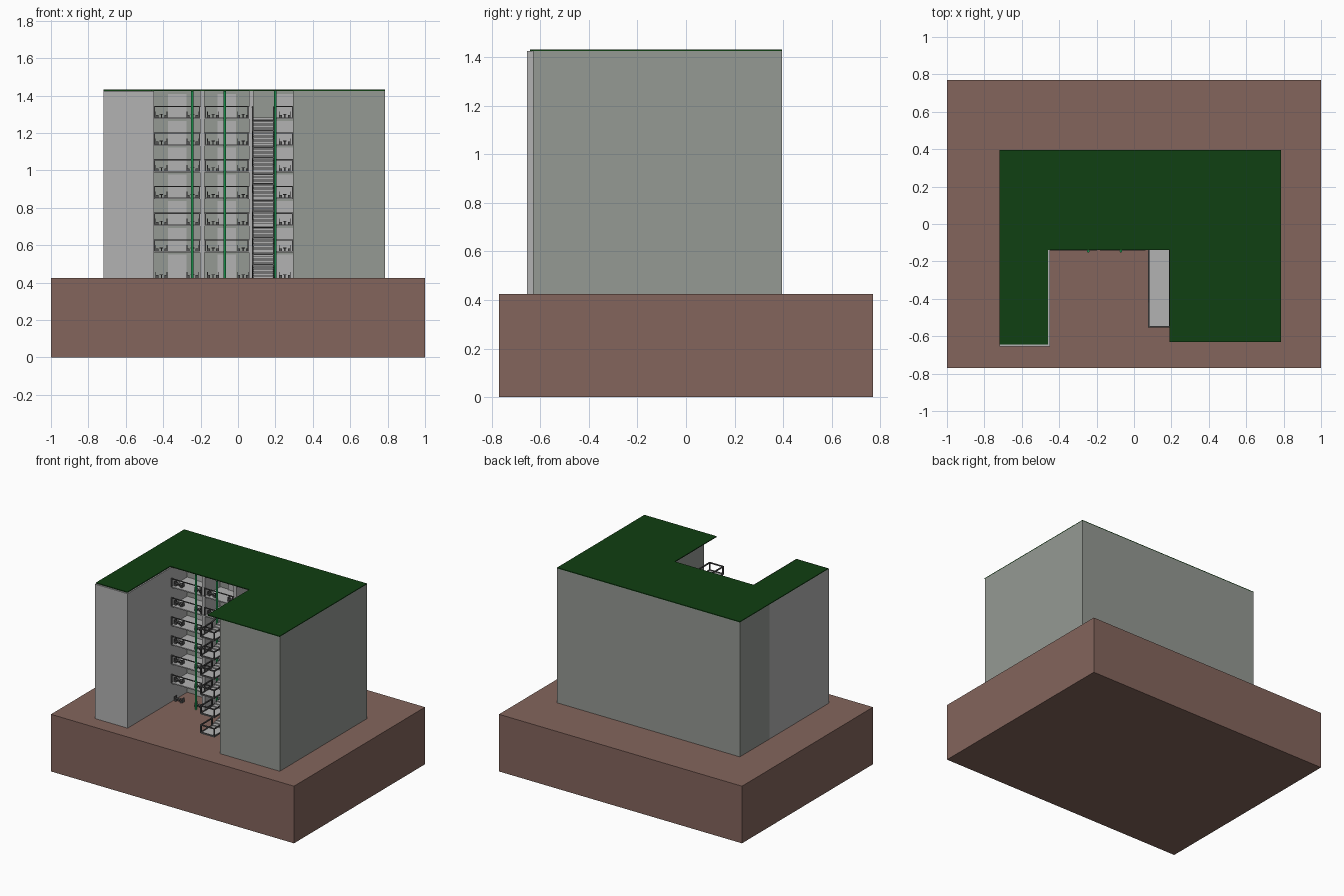
import bpy, bmesh
from mathutils import Vector

if "Cube" in bpy.data.objects:
    bpy.data.objects.remove(bpy.data.objects["Cube"])

def material(name, rgb):
    m = bpy.data.materials.new(name)
    m.diffuse_color = (*rgb, 1)
    m.use_nodes = True
    m.node_tree.nodes["Principled BSDF"].inputs["Base Color"].default_value = m.diffuse_color
    return m

BRICK = material("brick_brown", (0.23, 0.13, 0.107))
ROOF = material("roof_green", (0.005, 0.05, 0.006))
PIPE = material("pipe_green", (0.01, 0.28, 0.07))
WALL = material("wall_grey", (0.30, 0.32, 0.295))
PALE = material("pale_grey", (0.45, 0.45, 0.45))
DARK = material("dark_grey", (0.09, 0.09, 0.09))

def finish(name, bm, mat):
    me = bpy.data.meshes.new(name)
    bm.to_mesh(me)
    bm.free()
    ob = bpy.data.objects.new(name, me)
    bpy.context.collection.objects.link(ob)
    if mat:
        me.materials.append(mat)
    return ob

def boxes(name, items, mat=None):
    """One object from boxes given as (x0, x1, y0, y1, z0, z1)."""
    bm = bmesh.new()
    for x0, x1, y0, y1, z0, z1 in items:
        vs = bmesh.ops.create_cube(bm, size=1)["verts"]
        bmesh.ops.scale(bm, verts=vs, vec=(x1 - x0, y1 - y0, z1 - z0))
        bmesh.ops.translate(bm, verts=vs, vec=((x0 + x1) / 2, (y0 + y1) / 2, (z0 + z1) / 2))
    return finish(name, bm, mat)

def bars(name, segments, r, mat=None):
    """Thin square bars between pairs of points."""
    bm = bmesh.new()
    for a, b in segments:
        a, b = Vector(a), Vector(b)
        d = b - a
        vs = bmesh.ops.create_cube(bm, size=1)["verts"]
        bmesh.ops.scale(bm, verts=vs, vec=(2 * r, 2 * r, d.length + 2 * r))
        bmesh.ops.rotate(bm, verts=vs, matrix=d.to_track_quat('Z', 'Y').to_matrix())
        bmesh.ops.translate(bm, verts=vs, vec=(a + b) / 2)
    return finish(name, bm, mat)

G, TOP, FLOORS = 0.425, 1.425, 7
H = (TOP - G) / FLOORS
EDGE, BACK = -0.14, 0.045          # balcony front edge and apartment wall
levels = [G + H * k for k in range(FLOORS)]

# Ground block and main masses
boxes("ground_block", [(-1, 1, -0.77, 0.77, 0, G)], BRICK)
boxes("rear_block", [(-0.72, 0.785, BACK, 0.395, G, TOP)], WALL)
boxes("left_wing", [(-0.72, -0.45, -0.655, BACK, G, TOP)], PALE)
boxes("right_wing", [(0.295, 0.785, -0.63, BACK, G, TOP)], WALL)

# Flat U-shaped roof, overhanging beside the stairs
boxes("roof", [(-0.72, 0.785, EDGE, 0.395, TOP, TOP + 0.006),
               (-0.72, -0.46, -0.643, EDGE, TOP, TOP + 0.006),
               (0.19, 0.785, -0.632, EDGE, TOP, TOP + 0.006)], ROOF)

# Balcony slabs and the partitions between bays
boxes("balcony_slabs", [(-0.45, 0.295, EDGE, BACK, z - 0.008, z) for z in levels[1:]], PALE)
boxes("bay_partitions", [(x - 0.012, x + 0.012, EDGE + 0.005, BACK, G, TOP) for x in (-0.19, 0.07)], PALE)

# Doors and windows on the apartment wall
bays = [(-0.45, -0.202), (-0.178, 0.058), (0.2, 0.295)]
panels, windows, rails, seats = [], [], [], []
for z in levels:
    for x in (-0.325, -0.06, 0.245):
        panels.append((x - 0.05, x + 0.05, BACK - 0.008, BACK, z, z + 0.125))
    for x in (-0.41, -0.24, -0.145, 0.025):
        windows.append((x - 0.025, x + 0.025, BACK - 0.005, BACK, z + 0.05, z + 0.11))
    # Balcony handrails
    if z > G:
        for a, b in bays:
            rails.append(((a, EDGE, z + 0.06), (b, EDGE, z + 0.06)))
            rails += [((x, EDGE, z), (x, EDGE, z + 0.06)) for x in (a + 0.003, b - 0.003)]
    # Two chairs facing a small table
    for c in (-0.41, -0.243, -0.133, 0.028, 0.25):
        y0, y1 = -0.12, -0.09
        seats.append((c - 0.01, c + 0.01, y0, y1, z + 0.015, z + 0.019))
        seats.append((c - 0.003, c + 0.003, -0.108, -0.102, z, z + 0.015))
        for s in (-1, 1):
            xa, xb = sorted((c + s * 0.016, c + s * 0.032))
            seats.append((xa, xb, y0, y1, z, z + 0.014))
            xa, xb = sorted((c + s * 0.028, c + s * 0.032))
            seats.append((xa, xb, y0, y1, z + 0.014, z + 0.032))
boxes("door_panels", panels, PALE)
boxes("windows", windows, WALL)
bars("balcony_rails", rails, 0.003, DARK)
boxes("balcony_seats", seats, DARK)

# Green drain pipes
for i, x in enumerate((-0.245, -0.07, 0.2)):
    bm = bmesh.new()
    bmesh.ops.create_cone(bm, cap_ends=True, segments=12, radius1=0.007, radius2=0.007, depth=TOP - G)
    bmesh.ops.translate(bm, verts=bm.verts, vec=(x, EDGE - 0.005, (G + TOP) / 2))
    finish(f"drain_pipe_{i + 1}", bm, PIPE)

# Zigzag stair: every storey goes out to a landing and back
SX0, SX1, LY0, LY1, N = 0.08, 0.19, -0.55, -0.42, 10
steps, landings, guard = [], [], []
run, rise = (EDGE - LY1) / N, H / 2 / N
for z in levels[:-1]:
    mid = z + H / 2
    for i in range(N):
        y = EDGE - run * (i + 1)
        for zt in (z + rise * (i + 1), z + H - rise * i):
            steps.append((SX0, SX1, y, y + run, zt - 0.009, zt))
    landings.append((SX0, SX1, LY0, LY1, mid - 0.01, mid))
    for x in (SX0, SX1):
        h = 0.055
        guard += [((x, EDGE, z + H + h), (x, LY1, mid + h)),
                  ((x, LY1, mid + h), (x, LY0, mid + h)),
                  ((x, EDGE, z), (x, LY1, mid)),
                  ((x, LY1, mid), (x, EDGE, z + H)),
                  ((x, LY1, mid), (x, LY0, mid)),
                  ((x, LY0, mid), (x, LY0, mid + h)),
                  ((x, LY1, mid), (x, LY1, mid + h)),
                  ((x, EDGE, z + H), (x, EDGE, z + H + h))]
    guard += [((SX0, LY0, mid + d), (SX1, LY0, mid + d)) for d in (0, 0.055)]
boxes("stair_steps", steps, PALE)
boxes("stair_landings", landings, PALE)
bars("stair_rails", guard, 0.004, DARK)
